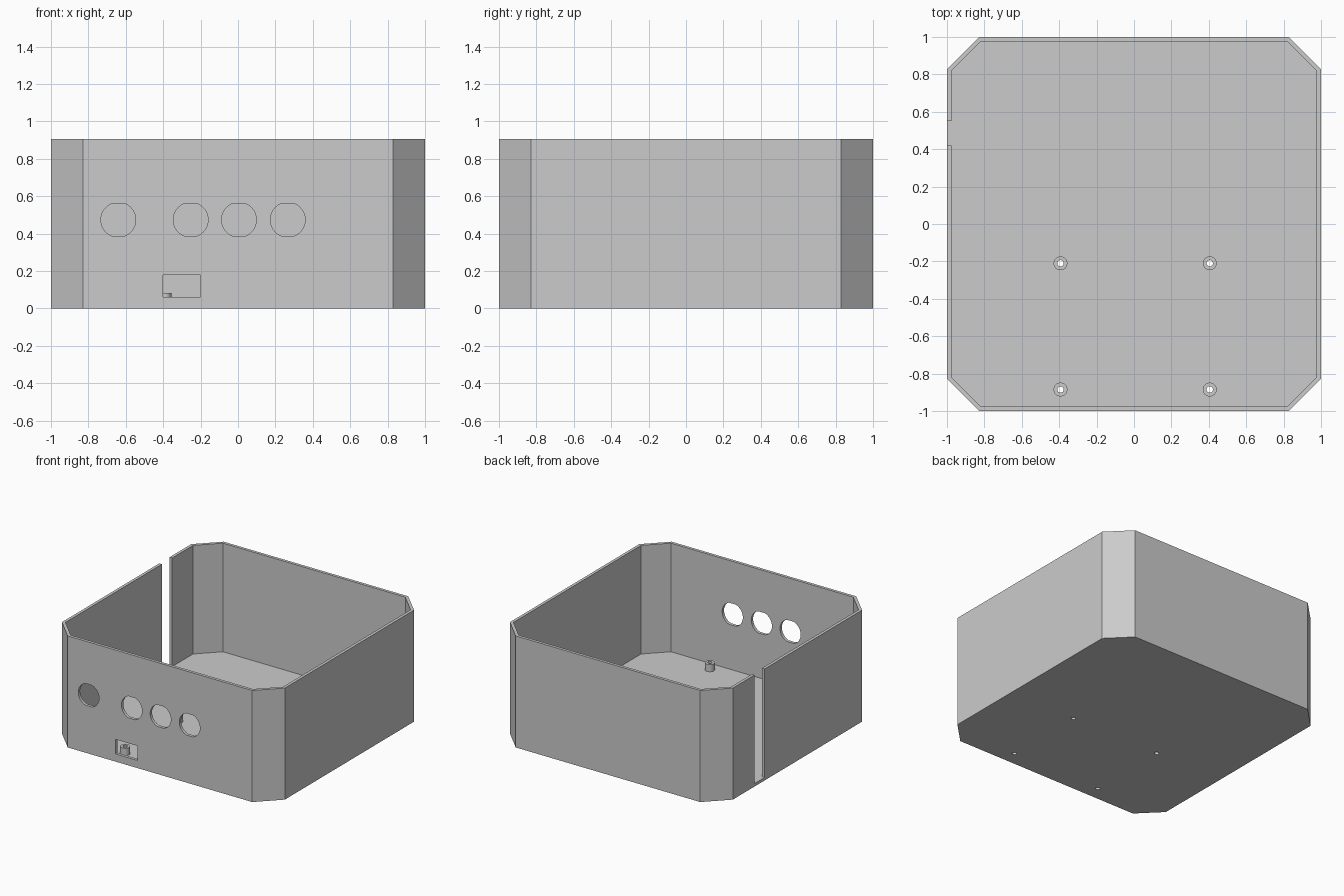
import bpy, bmesh, math

if "Cube" in bpy.data.objects:
    bpy.data.objects.remove(bpy.data.objects["Cube"])

HEIGHT = 0.905
WALL = 0.024
POST_TOP = 0.083
POSTS = [(x, y) for x in (-0.393, 0.405) for y in (-0.21, -0.885)]

grey = bpy.data.materials.new("plain grey")
grey.use_nodes = True
COLOR = (0.6, 0.6, 0.6, 1)
grey.diffuse_color = COLOR
grey.node_tree.nodes["Principled BSDF"].inputs["Base Color"].default_value = COLOR


def prism(name, outline, start, depth, place):
    """Extrude a 2D outline; place(u, v, w) maps it into the model."""
    bm = bmesh.new()
    low = [bm.verts.new(place(u, v, start)) for u, v in outline]
    high = [bm.verts.new(place(u, v, start + depth)) for u, v in outline]
    bm.faces.new(low)
    bm.faces.new(high)
    n = len(outline)
    for i in range(n):
        j = (i + 1) % n
        bm.faces.new((low[i], low[j], high[j], high[i]))
    bmesh.ops.recalc_face_normals(bm, faces=bm.faces)
    mesh = bpy.data.meshes.new(name)
    bm.to_mesh(mesh)
    bm.free()
    mesh.materials.append(grey)
    obj = bpy.data.objects.new(name, mesh)
    bpy.context.collection.objects.link(obj)
    return obj


def upright(u, v, w):
    return (u, v, w)


def frontal(u, v, w):
    return (u, w, v)


def octagon(half, corner):
    pts = [(half, corner), (corner, half)]
    pts += [(-x, y) for x, y in reversed(pts)]
    return pts + [(-x, -y) for x, y in pts]


def rect(x0, x1, y0, y1):
    return [(x0, y0), (x1, y0), (x1, y1), (x0, y1)]


def circle(cx, cy, r, n=32):
    return [(cx + r * math.cos(math.tau * i / n), cy + r * math.sin(math.tau * i / n))
            for i in range(n)]


def flatted_circle(cx, cy, r, flat):
    """Round hole with a flat at its top and bottom."""
    a = math.asin(flat / r)
    angles = [-a + 2 * a * i / 20 for i in range(21)]
    angles += [math.pi + t for t in angles]
    return [(cx + r * math.cos(t), cy + r * math.sin(t)) for t in angles]


def combine(target, tool, operation):
    """Apply a boolean and drop the tool object."""
    mod = target.modifiers.new("combine", 'BOOLEAN')
    mod.operation = operation
    mod.solver = 'EXACT'
    mod.object = tool
    bpy.context.view_layer.objects.active = target
    bpy.ops.object.modifier_apply(modifier=mod.name)
    bpy.data.objects.remove(tool)


# Open tray with chamfered corners
case = prism("enclosure_body", octagon(1, 0.828), 0, HEIGHT, upright)
inner = 0.828 - WALL * math.tan(math.pi / 8)
combine(case, prism("cavity", octagon(1 - WALL, inner), WALL, 1, upright), 'DIFFERENCE')

# Full-height cable slot in the right wall
combine(case, prism("slot", rect(-1.1, -0.9, 0.42, 0.55), WALL, 1, upright), 'DIFFERENCE')

# Connector holes and port opening in the front wall
for x in (-0.64, -0.253, 0.005, 0.266):
    hole = prism("connector_hole", flatted_circle(x, 0.474, 0.093, 0.088), -1.05, 0.1, frontal)
    combine(case, hole, 'DIFFERENCE')
combine(case, prism("port", rect(-0.4, -0.2, 0.062, 0.18), -1.05, 0.1, frontal), 'DIFFERENCE')

# Board standoffs with screw holes through the floor
for x, y in POSTS:
    post = prism("standoff", circle(x, y, 0.037), WALL / 2, POST_TOP - WALL / 2, upright)
    combine(case, post, 'UNION')
    combine(case, prism("screw_hole", circle(x, y, 0.017), -0.1, 0.4, upright), 'DIFFERENCE')

# Smooth round walls, crisp edges
bpy.ops.object.select_all(action='DESELECT')
case.select_set(True)
bpy.context.view_layer.objects.active = case
bpy.ops.object.shade_smooth_by_angle(angle=math.radians(25))
